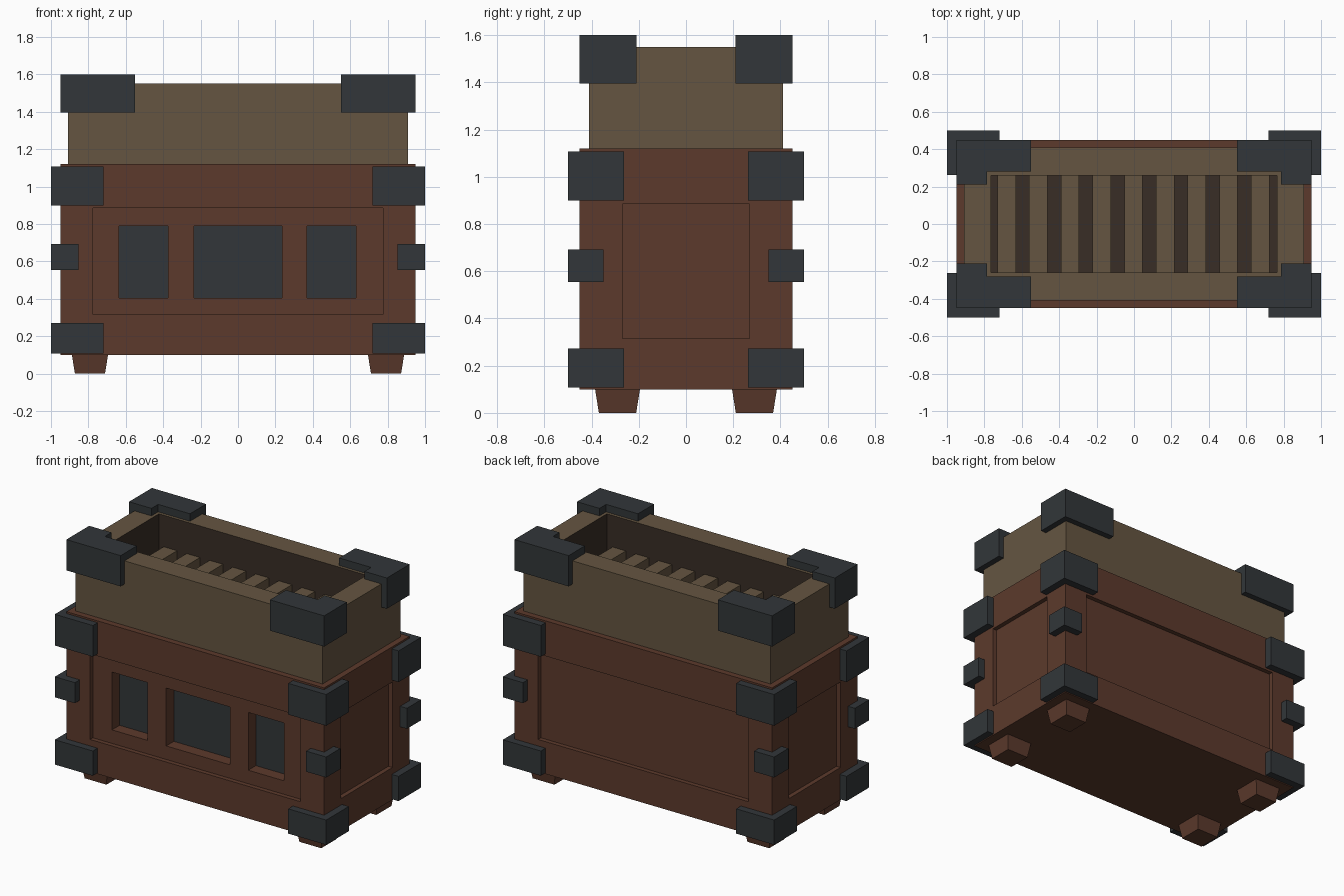
import bpy, bmesh

if "Cube" in bpy.data.objects:
    bpy.data.objects.remove(bpy.data.objects["Cube"])


def material(name, color):
    m = bpy.data.materials.new(name)
    m.diffuse_color = (*color, 1)
    m.use_nodes = True
    m.node_tree.nodes["Principled BSDF"].inputs["Base Color"].default_value = m.diffuse_color
    return m


WOOD = material("red_wood", (0.107, 0.042, 0.025))
TAN = material("tan_wood", (0.130, 0.091, 0.053))
STEEL = material("dark_metal", (0.032, 0.037, 0.041))
DARK = material("dark_lining", (0.040, 0.026, 0.019))


def boxes(name, mat, *parts):
    """One object from boxes (x0, x1, y0, y1, z0, z1[, base inset])."""
    bm = bmesh.new()
    for x0, x1, y0, y1, z0, z1, *inset in parts:
        cx, cy, cz = (x0 + x1) / 2, (y0 + y1) / 2, (z0 + z1) / 2
        sx, sy = abs(x1 - x0), abs(y1 - y0)
        for v in bmesh.ops.create_cube(bm, size=1)["verts"]:
            t = 2 * inset[0] if inset and v.co.z < 0 else 0
            v.co = (cx + v.co.x * (sx - t), cy + v.co.y * (sy - t), cz + v.co.z * (z1 - z0))
    me = bpy.data.meshes.new(name)
    bm.to_mesh(me)
    bm.free()
    ob = bpy.data.objects.new(name, me)
    bpy.context.collection.objects.link(ob)
    if mat:
        me.materials.append(mat)
    return ob


def carve(ob, *parts):
    """Subtract non-overlapping boxes and remove the cutter."""
    cutter = boxes("cutter", None, *parts)
    cutter.hide_render = True
    mod = ob.modifiers.new("carve", "BOOLEAN")
    mod.operation, mod.solver, mod.object = "DIFFERENCE", "EXACT", cutter
    bpy.context.view_layer.objects.active = ob
    bpy.ops.object.modifier_apply(modifier=mod.name)
    bpy.data.objects.remove(cutter)


def corners(name, mat, *parts):
    """Repeat parts given for the +x +y corner at all four corners."""
    for sx, ns in ((-1, "left"), (1, "right")):
        for sy, nd in ((-1, "front"), (1, "back")):
            boxes(f"{name}_{nd}_{ns}", mat,
                  *[(sx * p[0], sx * p[1], sy * p[2], sy * p[3], *p[4:]) for p in parts])


# Lower body with recessed panels on all four sides
WINDOWS = ((-0.635, -0.373), (-0.235, 0.235), (0.37, 0.632))
body = boxes("body", WOOD, (-0.95, 0.95, -0.45, 0.45, 0.10, 1.12))
carve(body,
      (-0.775, 0.775, -0.6, -0.42, 0.315, 0.885),
      (-0.775, 0.775, 0.42, 0.6, 0.315, 0.885),
      (-1.1, -0.92, -0.27, 0.27, 0.315, 0.885),
      (0.92, 1.1, -0.27, 0.27, 0.315, 0.885))
carve(body, *[(a, b, -0.5, -0.33, 0.405, 0.79) for a, b in WINDOWS])

# Dark panes set deep in the front windows
for i, (a, b) in enumerate(WINDOWS):
    boxes(f"window_pane_{i + 1}", STEEL, (a, b, -0.34, -0.325, 0.405, 0.79))

# Upper open box with a dark inside
crate = boxes("upper_box", TAN, (-0.91, 0.91, -0.41, 0.41, 1.12, 1.55))
carve(crate, (-0.765, 0.765, -0.26, 0.26, 1.20, 1.7))
crate.data.materials.clear()
crate.data.materials.append(TAN)
crate.data.materials.append(DARK)
for f in crate.data.polygons:
    x, y, z = f.center
    f.material_index = int(abs(x) < 0.8 and abs(y) < 0.3 and z < 1.54)

# Slats across the inside
for i in range(9):
    x = (i - 4) * 0.1694 - 0.003
    boxes(f"slat_{i + 1}", TAN, (x - 0.049, x + 0.049, -0.26, 0.26, 1.22, 1.34))

# Metal corner guards
corners("top_guard", STEEL,
        (0.55, 0.95, 0.28, 0.45, 1.395, 1.60),
        (0.785, 0.95, 0.21, 0.28, 1.395, 1.60))
corners("upper_guard", STEEL, (0.72, 1.0, 0.262, 0.5, 0.90, 1.108))
corners("middle_guard", STEEL, (0.852, 1.0, 0.35, 0.5, 0.555, 0.692))
corners("lower_guard", STEEL, (0.72, 1.0, 0.262, 0.5, 0.107, 0.272))

# Tapered feet
corners("foot", WOOD, (0.695, 0.888, 0.195, 0.385, 0.0, 0.10, 0.016))

# Mirrored boxes share outward winding
for ob in bpy.context.collection.objects:
    bm = bmesh.new()
    bm.from_mesh(ob.data)
    bmesh.ops.recalc_face_normals(bm, faces=bm.faces)
    bm.to_mesh(ob.data)
    bm.free()
